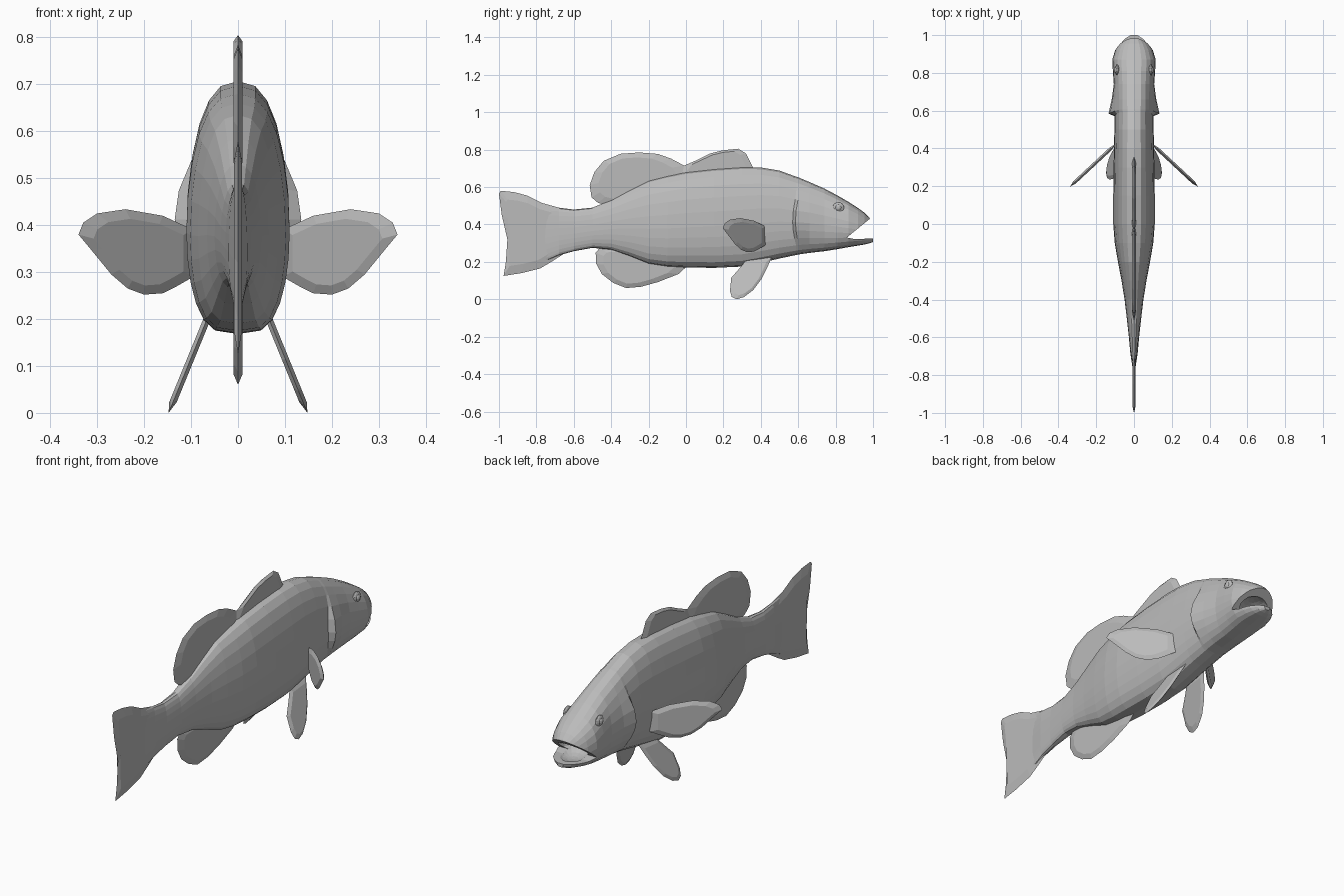
import bpy, bmesh
from math import sin, cos, pi
from mathutils import Vector, Matrix

cube = bpy.data.objects.get("Cube")
if cube:
    bpy.data.objects.remove(cube, do_unlink=True)

grey = bpy.data.materials.new("plain grey")
grey.use_nodes = True
colour = (0.5, 0.5, 0.5, 1)
grey.diffuse_color = colour
grey.node_tree.nodes["Principled BSDF"].inputs["Base Color"].default_value = colour


def make_object(name, bm):
    """Turn a bmesh into a grey object with outward normals."""
    bmesh.ops.recalc_face_normals(bm, faces=bm.faces)
    mesh = bpy.data.meshes.new(name)
    bm.to_mesh(mesh)
    bm.free()
    mesh.materials.append(grey)
    obj = bpy.data.objects.new(name, mesh)
    bpy.context.collection.objects.link(obj)
    return obj


def bridge(bm, ring_a, ring_b):
    count = len(ring_a)
    for i in range(count):
        j = (i + 1) % count
        bm.faces.new((ring_a[i], ring_a[j], ring_b[j], ring_b[i]))


def fin(name, outline, place, thickness, inset=0.78):
    """Lens-shaped plate: sharp outline, thicker in the middle."""
    bm = bmesh.new()
    points = [Vector(p) for p in outline]
    middle = sum(points, Vector((0, 0))) / len(points)
    edge = [bm.verts.new(place(p.x, p.y, 0)) for p in points]
    for offset in (thickness, -thickness):
        inner = [middle.lerp(p, inset) for p in points]
        ring = [bm.verts.new(place(p.x, p.y, offset)) for p in inner]
        bridge(bm, edge, ring)
        bm.faces.new(ring)
    bmesh.ops.triangulate(bm, faces=[f for f in bm.faces if len(f.verts) > 4])
    return make_object(name, bm)


# Body stations: y, top, bottom, half width, gill flare
STATIONS = [
    (-0.76, 0.50, 0.20, 0.008, 0), (-0.68, 0.49, 0.235, 0.02, 0),
    (-0.6, 0.48, 0.257, 0.027, 0), (-0.5, 0.49, 0.275, 0.038, 0),
    (-0.4, 0.53, 0.265, 0.05, 0), (-0.3, 0.585, 0.23, 0.066, 0),
    (-0.2, 0.635, 0.19, 0.085, 0), (-0.1, 0.66, 0.175, 0.102, 0),
    (0, 0.68, 0.17, 0.11, 0), (0.15, 0.697, 0.168, 0.11, 0),
    (0.3, 0.707, 0.175, 0.108, 0), (0.4, 0.705, 0.195, 0.106, 0),
    (0.5, 0.688, 0.218, 0.104, 0), (0.59, 0.655, 0.237, 0.103, 0),
    (0.605, 0.65, 0.24, 0.105, 0.03), (0.66, 0.627, 0.248, 0.106, 0.012),
    (0.74, 0.592, 0.257, 0.107, 0), (0.81, 0.555, 0.268, 0.112, 0),
    (0.87, 0.52, 0.279, 0.115, 0), (0.92, 0.488, 0.287, 0.1, 0),
    (0.955, 0.462, 0.293, 0.08, 0), (0.98, 0.437, 0.299, 0.055, 0),
    (1.0, 0.4, 0.306, 0.02, 0),
]
SIDES = 24


def body_ring(bm, y, top, bottom, width, flare):
    """Egg-shaped section, rounder above and squarer below."""
    middle = bottom + 0.42 * (top - bottom)
    ring = []
    for i in range(SIDES):
        angle = 2 * pi * i / SIDES
        c, s = cos(angle), sin(angle)
        z = middle + s * (top - middle if s > 0 else middle - bottom)
        side = (1 if c > 0 else -1) * abs(c) ** (0.8 if s > 0 else 0.6)
        gill = max(0, sin(pi * (z - 0.28) / 0.28)) if 0.28 < z < 0.56 else 0
        shift = 0.02 * gill if 0.55 < y < 0.63 else 0
        ring.append(bm.verts.new((side * (width + flare * gill), y - shift, z)))
    return ring


bm = bmesh.new()
rings = [body_ring(bm, *station) for station in STATIONS]
for a, b in zip(rings, rings[1:]):
    bridge(bm, a, b)
bm.faces.new(rings[0])
bm.faces.new(rings[-1])
body = make_object("body", bm)

# Open mouth: a wedge between the jaws and a hollow behind it
bm = bmesh.new()
wedge = [(0.86, 0.33), (0.98, 0.428), (1.1, 0.53), (1.1, 0.328), (0.9, 0.322)]
sides = [[bm.verts.new((x, y, z)) for y, z in wedge] for x in (-0.3, 0.3)]
bridge(bm, *sides)
for side in sides:
    bm.faces.new(side)
gape = make_object("mouth_wedge_cutter", bm)

bm = bmesh.new()
bmesh.ops.create_uvsphere(bm, u_segments=16, v_segments=10, radius=1,
                          matrix=Matrix.LocRotScale((0, 0.9, 0.358), None,
                                                    (0.078, 0.09, 0.05)))
hollow = make_object("mouth_hollow_cutter", bm)

for cutter in (gape, hollow):
    cutter.hide_render = True
    cut = body.modifiers.new(cutter.name, 'BOOLEAN')
    cut.operation = 'DIFFERENCE'
    cut.solver = 'EXACT'
    cut.object = cutter
graph = bpy.context.evaluated_depsgraph_get()
carved = bpy.data.meshes.new_from_object(body.evaluated_get(graph))
body.modifiers.clear()
body.data = carved
for cutter in (gape, hollow):
    bpy.data.objects.remove(cutter, do_unlink=True)


# Fins on the centre line
def upright(y, z, offset):
    return (offset, y, z)


fin("tail_fin", [(-0.58, 0.47), (-0.68, 0.49), (-0.77, 0.515), (-0.85, 0.555),
                 (-0.92, 0.573), (-0.99, 0.58), (-1, 0.565), (-0.985, 0.45),
                 (-0.955, 0.32), (-0.963, 0.2), (-0.975, 0.125), (-0.88, 0.14),
                 (-0.78, 0.165), (-0.72, 0.2), (-0.65, 0.245), (-0.58, 0.27)],
    upright, 0.009)
fin("front_dorsal_fin", [(0.37, 0.68), (0.345, 0.73), (0.32, 0.78), (0.28, 0.805),
                         (0.2, 0.797), (0.13, 0.78), (0.06, 0.745), (-0.01, 0.715),
                         (-0.06, 0.65)], upright, 0.01)
fin("rear_dorsal_fin", [(0.03, 0.66), (-0.01, 0.715), (-0.08, 0.752), (-0.15, 0.777),
                        (-0.25, 0.785), (-0.35, 0.778), (-0.44, 0.74), (-0.49, 0.68),
                        (-0.515, 0.61), (-0.505, 0.545), (-0.47, 0.515),
                        (-0.41, 0.5), (-0.25, 0.58)], upright, 0.01)
fin("anal_fin", [(0.02, 0.19), (-0.04, 0.135), (-0.15, 0.092), (-0.24, 0.067),
                 (-0.32, 0.06), (-0.39, 0.088), (-0.45, 0.135), (-0.48, 0.19),
                 (-0.483, 0.25), (-0.46, 0.275), (-0.35, 0.28), (-0.2, 0.23)],
    upright, 0.01)

# Paired fins and eyes
for side, label in ((1, "left"), (-1, "right")):
    def swept(x, z, offset):
        return (side * (x + 0.7 * offset), 0.42 - 0.93 * (x - 0.1) + 0.7 * offset, z)

    def splayed(y, z, offset):
        return (side * (0.066 + 0.41 * (0.2 - z) + offset), y, z)

    fin(label + "_pectoral_fin",
        [(0.095, 0.39), (0.16, 0.42), (0.24, 0.434), (0.3, 0.425), (0.33, 0.405),
         (0.34, 0.38), (0.315, 0.35), (0.27, 0.295), (0.235, 0.265), (0.2, 0.252),
         (0.16, 0.255), (0.13, 0.27), (0.095, 0.29)], swept, 0.009)
    fin(label + "_pelvic_fin",
        [(0.46, 0.23), (0.435, 0.17), (0.405, 0.11), (0.36, 0.05), (0.31, 0.012),
         (0.27, 0), (0.245, 0.012), (0.235, 0.045), (0.242, 0.115), (0.29, 0.17),
         (0.33, 0.22)], splayed, 0.008)

    # Eyeball set in a slightly raised socket rim
    for part, radius, bulge in (("eye_socket", 0.03, 0.012), ("eye", 0.02, 0.017)):
        bm = bmesh.new()
        bmesh.ops.create_uvsphere(bm, u_segments=14, v_segments=8, radius=1,
                                  matrix=Matrix.LocRotScale((side * 0.089, 0.815, 0.49),
                                                            None, (bulge, radius, radius)))
        make_object(label + "_" + part, bm)
